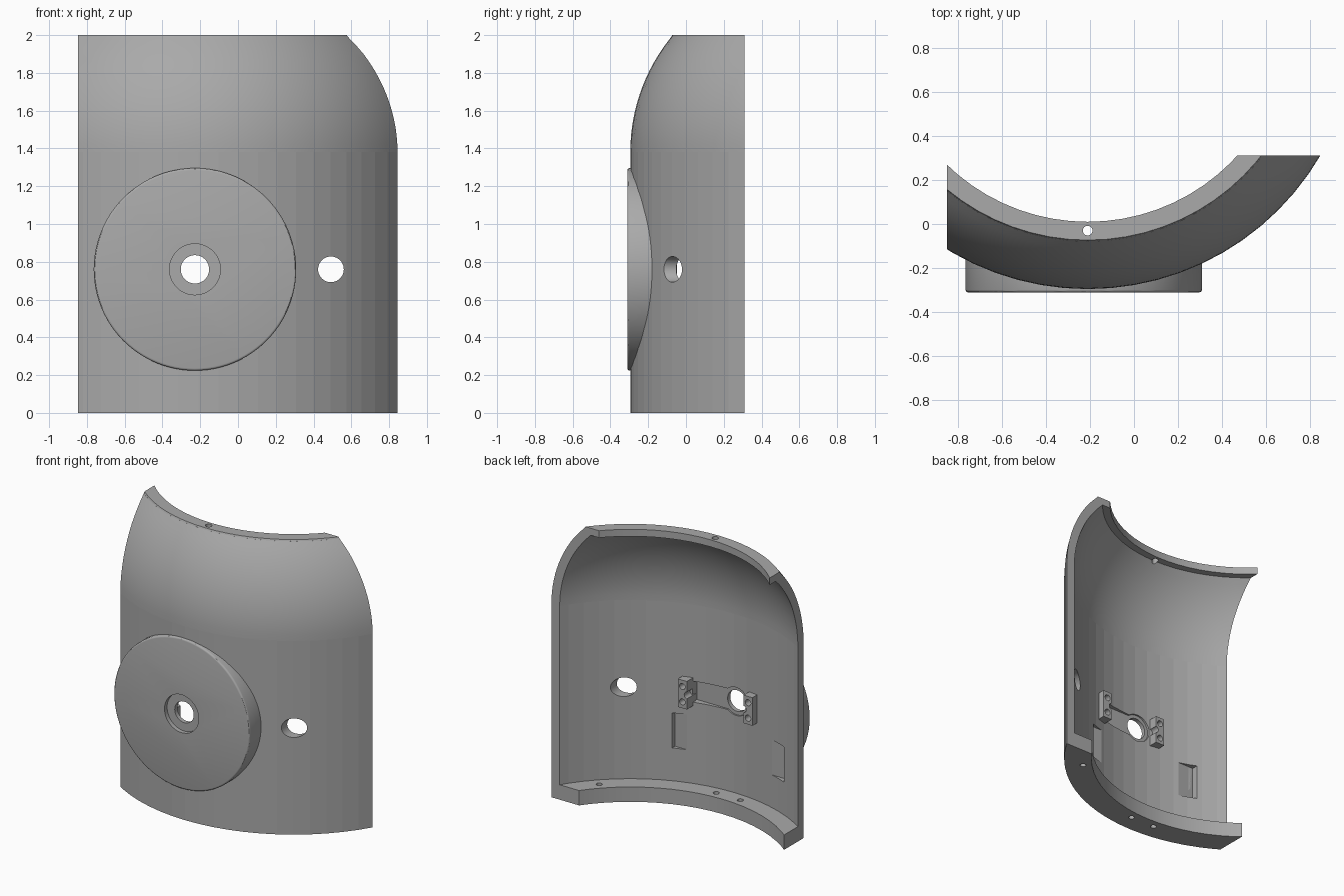
import bpy, bmesh, math
from mathutils import Matrix, Vector

cube = bpy.data.objects.get("Cube")
if cube:
    bpy.data.objects.remove(cube, do_unlink=True)

AXIS = Vector((-0.21, 0.927, 0))      # axis of the curved shell
R_OUT, R_IN = 1.222, 1.167
SHOULDER, TOP = 1.38, 2.0
HUB_X, HUB_Z = -0.228, 0.76

grey = bpy.data.materials.new("plain_grey")
grey.use_nodes = True
colour = (0.4, 0.4, 0.4, 1)
grey.diffuse_color = colour
grey.node_tree.nodes["Principled BSDF"].inputs["Base Color"].default_value = colour


def finish(name, bm):
    bmesh.ops.recalc_face_normals(bm, faces=bm.faces)
    mesh = bpy.data.meshes.new(name)
    bm.to_mesh(mesh)
    bm.free()
    mesh.materials.append(grey)
    obj = bpy.data.objects.new(name, mesh)
    bpy.context.collection.objects.link(obj)
    return obj


def box(name, low, high):
    bm = bmesh.new()
    low, high = Vector(low), Vector(high)
    bmesh.ops.create_cube(bm, size=1, matrix=Matrix.Translation((low + high) / 2)
                          @ Matrix.Diagonal((*(high - low), 1)))
    return finish(name, bm)


def cylinder(name, centre, radius, depth, along_y=True, sides=48):
    bm = bmesh.new()
    turn = Matrix.Rotation(math.pi / 2, 4, 'X') if along_y else Matrix()
    bmesh.ops.create_cone(bm, cap_ends=True, segments=sides, radius1=radius, radius2=radius,
                          depth=depth, matrix=Matrix.Translation(centre) @ turn)
    return finish(name, bm)


def revolve(name, profile, steps=72):
    bm = bmesh.new()
    rings = []
    for i in range(steps):
        a = math.tau * i / steps
        rings.append([bm.verts.new(AXIS + Vector((r * math.cos(a), r * math.sin(a), z)))
                      for r, z in profile])
    n = len(profile)
    for i in range(steps):
        a, b = rings[i], rings[(i + 1) % steps]
        for j in range(n):
            k = (j + 1) % n
            bm.faces.new((a[j], b[j], b[k], a[k]))
    return finish(name, bm)


def apply(obj, mod):
    bpy.ops.object.select_all(action='DESELECT')
    bpy.context.view_layer.objects.active = obj
    obj.select_set(True)
    bpy.ops.object.modifier_apply(modifier=mod.name)


def boolean(obj, tool, operation='DIFFERENCE'):
    mod = obj.modifiers.new("cut", 'BOOLEAN')
    mod.operation, mod.solver, mod.object = operation, 'EXACT', tool
    apply(obj, mod)


def smooth(obj):
    bpy.ops.object.select_all(action='DESELECT')
    bpy.context.view_layer.objects.active = obj
    obj.select_set(True)
    bpy.ops.object.shade_smooth_by_angle(angle=math.radians(30))


# Shell: straight wall, curved shoulder, bottom flange and top rim
ARC = 0.967


def shoulder(offset, z):
    rad = ARC - offset
    return R_OUT - ARC + math.sqrt(rad * rad - (z - SHOULDER) ** 2)


rim_low = 1.95
outer = [(shoulder(0, z), z) for z in
         [SHOULDER + (1.99 - SHOULDER) * i / 14 for i in range(15)]]
inner = [(shoulder(R_OUT - R_IN, z), z) for z in
         [rim_low + (SHOULDER - rim_low) * i / 14 for i in range(15)]]
profile = ([(R_OUT, 0)] + outer + [(1.005, 1.99), (1.0, TOP), (0.917, TOP), (0.917, rim_low)]
           + inner + [(R_IN, 0.106), (1.04, 0.106), (1.04, 0)])
shell = revolve("curved_shell", profile)
panel = box("trim_box", (-0.848, -1, -1), (1.5, 0.31, 3))
boolean(shell, panel, 'INTERSECT')

# Round front boss, hollowed to follow the shell
boss = cylinder("round_boss", (HUB_X, -0.2, HUB_Z), 0.536, 0.22, sides=96)
bevel = boss.modifiers.new("soft_rim", 'BEVEL')
bevel.width, bevel.segments = 0.012, 3
bevel.limit_method, bevel.angle_limit = 'ANGLE', math.radians(40)
apply(boss, bevel)
hollow = cylinder("boss_hollow", AXIS + Vector((0, 0, 1)), 1.195, 4, False, 144)
boolean(boss, hollow)

# Cutters shared by shell and boss
through = cylinder("hub_hole", (HUB_X, 0, HUB_Z), 0.075, 2)
recess = cylinder("hub_recess", (HUB_X, -0.33, HUB_Z), 0.135, 0.1)
clearance = box("clearance_box", (-0.67, -0.19, 0.34), (0.22, 0.3, 0.59))
arm_slot = box("arm_slot", (HUB_X, -0.25, HUB_Z - 0.075), (0.09, 0.2, HUB_Z + 0.075))
arm_end = cylinder("arm_end", (HUB_X, -0.05, HUB_Z), 0.1, 0.4)
cutters = [through, recess, clearance, arm_slot, arm_end]
for tool in cutters:
    boolean(shell, tool)
    boolean(boss, tool)

# Side hole, rim hole and flange screw holes
side_hole = cylinder("side_hole", (0.492, 0, HUB_Z), 0.068, 2)
rim_hole = cylinder("rim_hole", (AXIS.x, -0.03, 1.9), 0.022, 0.5, False, 24)
cutters += [side_hole, rim_hole]
for x in (0.575, -0.12, -0.31):
    y = AXIS.y - math.sqrt(1.1 ** 2 - (x - AXIS.x) ** 2)
    cutters.append(cylinder("flange_hole", (x, y, 0), 0.02, 0.5, False, 24))
for tool in cutters[5:]:
    boolean(shell, tool)

# Screw blocks either side of the arm slot
for name, x, front in (("left_screw_block", 0.12, -0.13), ("right_screw_block", -0.37, -0.17)):
    block = box(name, (x - 0.035, front - 0.1, HUB_Z - 0.1), (x + 0.035, front, HUB_Z + 0.1))
    for dz in (-0.055, 0.055):
        drill = cylinder("screw_drill", (x, front, HUB_Z + dz), 0.022, 0.1, sides=24)
        boolean(block, drill)
        cutters.append(drill)
    notch = cylinder("block_notch", (x + math.copysign(0.04, HUB_X - x), front, HUB_Z), 0.025, 0.3, sides=24)
    boolean(block, notch)
    cutters.append(notch)
    smooth(block)

for tool in cutters + [panel, hollow]:
    bpy.data.objects.remove(tool, do_unlink=True)

# Smooth shoulder, faceted straight wall
smooth(shell)
smooth(boss)
for face in shell.data.polygons:
    if face.center.z < SHOULDER and face.area > 0.02:
        face.use_smooth = False
